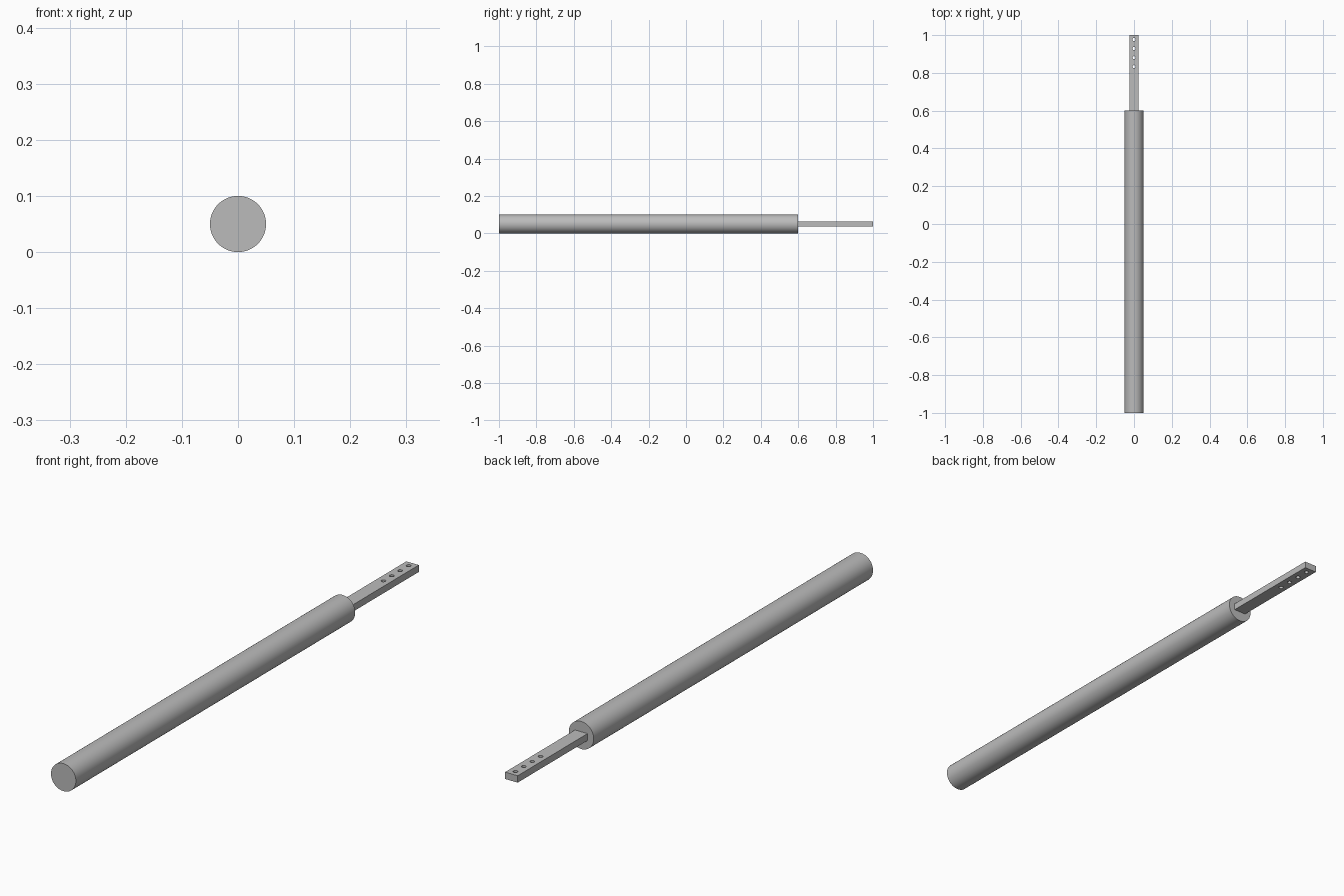
import bpy, math

cube = bpy.data.objects.get("Cube")
if cube:
    bpy.data.objects.remove(cube, do_unlink=True)

steel = bpy.data.materials.new("grey steel")
steel.use_nodes = True
GREY = (0.5, 0.5, 0.5, 1)
steel.diffuse_color = GREY
steel.node_tree.nodes["Principled BSDF"].inputs["Base Color"].default_value = GREY

RADIUS = 0.05        # shaft radius, also the height of its axis
SHOULDER = 0.6       # y where the shaft ends and the tang begins


def cylinder(name, radius, depth, location, sides, rotation=(0, 0, 0)):
    bpy.ops.mesh.primitive_cylinder_add(vertices=sides, radius=radius, depth=depth,
                                        location=location, rotation=rotation)
    obj = bpy.context.object
    obj.name = name
    obj.data.materials.append(steel)
    return obj


def smooth(obj):
    bpy.ops.object.select_all(action='DESELECT')
    obj.select_set(True)
    bpy.context.view_layer.objects.active = obj
    bpy.ops.object.shade_smooth_by_angle(angle=math.radians(30))


# Round shaft lying along y
shaft = cylinder("shaft", RADIUS, SHOULDER + 1, (0, (SHOULDER - 1) / 2, RADIUS),
                 64, (math.pi / 2, 0, 0))
smooth(shaft)

# Flat tang, slightly sunk into the shaft
root = SHOULDER - 0.02
bpy.ops.mesh.primitive_cube_add(size=1, location=(0, (1 + root) / 2, RADIUS))
tang = bpy.context.object
tang.name = "tang"
tang.dimensions = (0.05, 1 - root, 0.025)
bpy.ops.object.transform_apply(location=False, rotation=False, scale=True)
tang.data.materials.append(steel)

# Row of four bolt holes through the tang
for i in range(4):
    drill = cylinder(f"hole_cutter_{i + 1}", 0.008, 0.1,
                     (0, 0.977 - 0.048 * i, RADIUS), 24)
    drill.hide_render = True
    drill.hide_viewport = True
    cut = tang.modifiers.new(f"bolt_hole_{i + 1}", 'BOOLEAN')
    cut.operation = 'DIFFERENCE'
    cut.solver = 'EXACT'
    cut.object = drill
smooth(tang)
